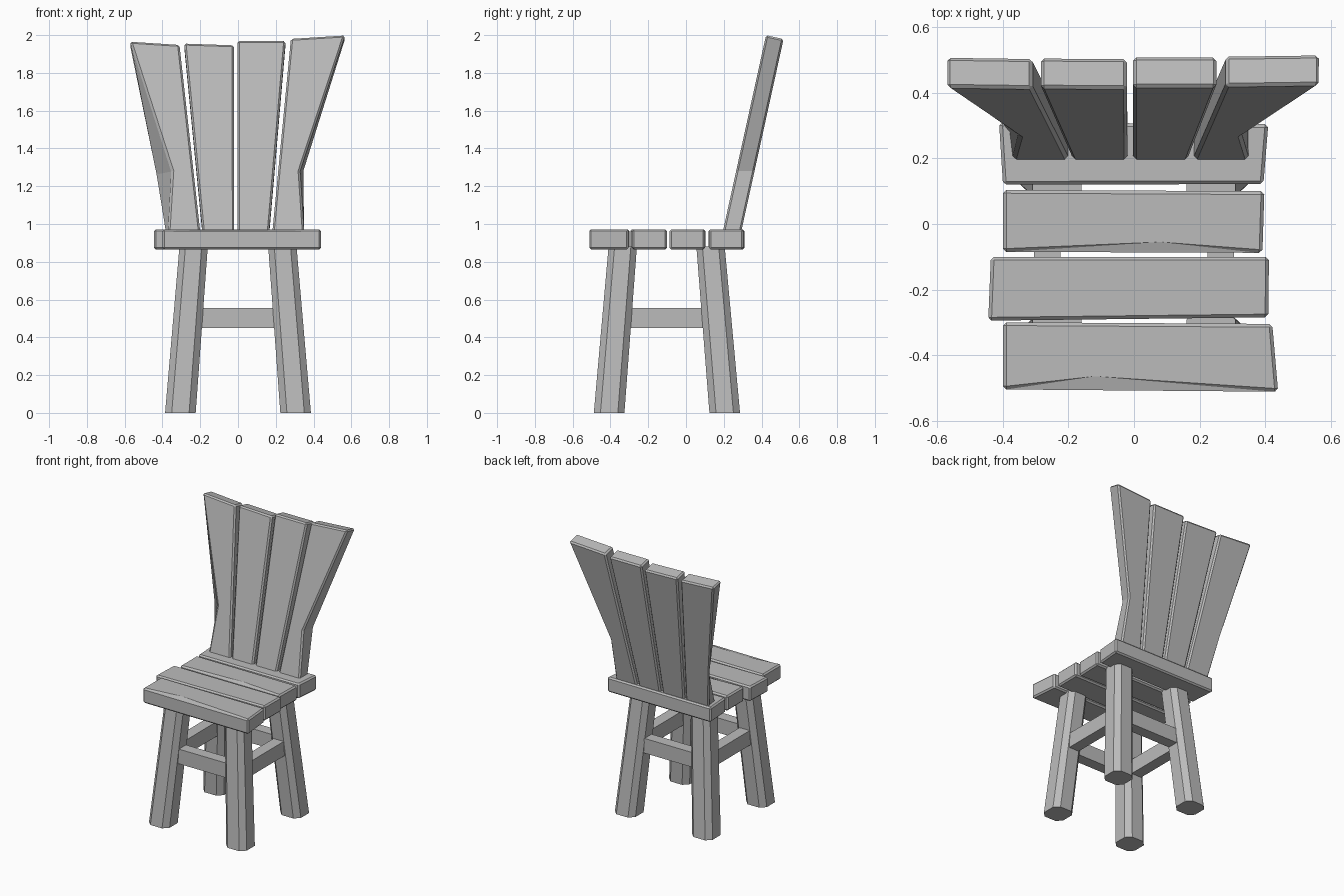
import bpy, bmesh, math
from mathutils import Matrix, Vector

cube = bpy.data.objects.get("Cube")
if cube:
    bpy.data.objects.remove(cube, do_unlink=True)

wood = bpy.data.materials.new("grey_wood")
wood.use_nodes = True
grey = (0.5, 0.5, 0.5, 1)
wood.diffuse_color = grey
wood.node_tree.nodes["Principled BSDF"].inputs["Base Color"].default_value = grey


def loft(ring_a, ring_b):
    """Closed solid between two matching outlines."""
    bm = bmesh.new()
    a = [bm.verts.new(p) for p in ring_a]
    b = [bm.verts.new(p) for p in ring_b]
    bm.faces.new(a)
    bm.faces.new(b)
    for i in range(len(a)):
        j = (i + 1) % len(a)
        bm.faces.new((a[i], a[j], b[j], b[i]))
    bmesh.ops.recalc_face_normals(bm, faces=bm.faces)
    return bm


def chamfer(bm, width=0.01):
    edges = [e for e in bm.edges if e.calc_face_angle(0) > math.radians(40)]
    bmesh.ops.bevel(bm, geom=edges, offset=width, segments=1, affect='EDGES')


def finish(bm, name):
    bmesh.ops.recalc_face_normals(bm, faces=bm.faces)
    mesh = bpy.data.meshes.new(name)
    bm.to_mesh(mesh)
    bm.free()
    mesh.materials.append(wood)
    obj = bpy.data.objects.new(name, mesh)
    bpy.context.collection.objects.link(obj)
    return obj


def box(name, centre, size):
    bm = bmesh.new()
    bmesh.ops.create_cube(bm, size=1, matrix=Matrix.Translation(centre) @ Matrix.Diagonal((*size, 1)))
    finish(bm, name)


# Splayed legs with chamfered corners
def leg_ring(x, y, z, half, cut):
    pts = [(half, -cut), (half, cut), (cut, half), (-cut, half),
           (-half, cut), (-half, -cut), (-cut, -half), (cut, -half)]
    return [(x + px, y + py, z) for px, py in pts]


for side, s in (("left", 1), ("right", -1)):
    for end, y0, y1 in (("front", -0.407, -0.335), ("back", 0.205, 0.13)):
        bm = loft(leg_ring(s * 0.305, y0, 0, 0.081, 0.046),
                  leg_ring(s * 0.235, y1, 0.88, 0.075, 0.043))
        finish(bm, f"{end}_{side}_leg")
    box(f"{side}_stretcher", (s * 0.265, -0.1, 0.502), (0.08, 0.46, 0.105))

for end, y in (("front", -0.365), ("back", 0.165)):
    box(f"{end}_stretcher", (0, y, 0.502), (0.46, 0.08, 0.105))


# Seat planks, two of them worn along the front edge
def plank(name, outline, worn=None):
    bm = loft([(x, y, 0.865) for x, y in outline], [(x, y, 0.972) for x, y in outline])
    chamfer(bm)
    if worn:
        top = max(bm.faces, key=lambda f: f.calc_center_median().z + f.calc_area())
        edge = min(top.edges, key=lambda e: (e.verts[0].co.y + e.verts[1].co.y))
        vert = bmesh.utils.edge_split(edge, edge.verts[0], 0.5)[1]
        vert.co.x, vert.co.y = worn
        bmesh.ops.triangulate(bm, faces=list(vert.link_faces))
    finish(bm, name)


plank("front_seat_plank", [(-0.4, -0.505), (0.44, -0.512), (0.422, -0.305), (-0.4, -0.3)], (-0.12, -0.465))
plank("second_seat_plank", [(-0.445, -0.295), (0.41, -0.285), (0.412, -0.1), (-0.437, -0.1)])
plank("third_seat_plank", [(-0.4, -0.085), (0.392, -0.088), (0.398, 0.1), (-0.4, 0.104)], (0.08, -0.055))
plank("back_seat_plank", [(-0.4, 0.12), (0.395, 0.122), (0.41, 0.305), (-0.412, 0.31)])

# Fanned back boards, leaning backwards
LEAN = math.atan(0.22)
tilt = Matrix.Translation((0, 0.195, 0.96)) @ Matrix.Rotation(-LEAN, 4, 'X')


def back_board(name, front, back=None):
    def ring(points, depth):
        return [tilt @ Vector((x, depth, (z - 0.96) / math.cos(LEAN))) for x, z in points]
    bm = loft(ring(front, 0), ring(back or front, 0.095))
    chamfer(bm)
    finish(bm, name)


back_board("outer_right_back_board",
           [(-0.37, 0.96), (-0.2, 0.96), (-0.31, 1.95), (-0.572, 1.967), (-0.35, 1.28)],
           [(-0.38, 0.96), (-0.2, 0.96), (-0.31, 1.95), (-0.572, 1.967), (-0.435, 1.28)])
back_board("inner_right_back_board",
           [(-0.188, 0.96), (-0.02, 0.96), (-0.022, 1.948), (-0.285, 1.957)])
back_board("inner_left_back_board",
           [(-0.003, 0.96), (0.165, 0.96), (0.252, 1.97), (-0.003, 1.97)])
back_board("outer_left_back_board",
           [(0.182, 0.96), (0.35, 0.96), (0.328, 1.28), (0.567, 2.0), (0.28, 1.982)],
           [(0.182, 0.96), (0.35, 0.96), (0.347, 1.3), (0.567, 2.0), (0.28, 1.982)])
